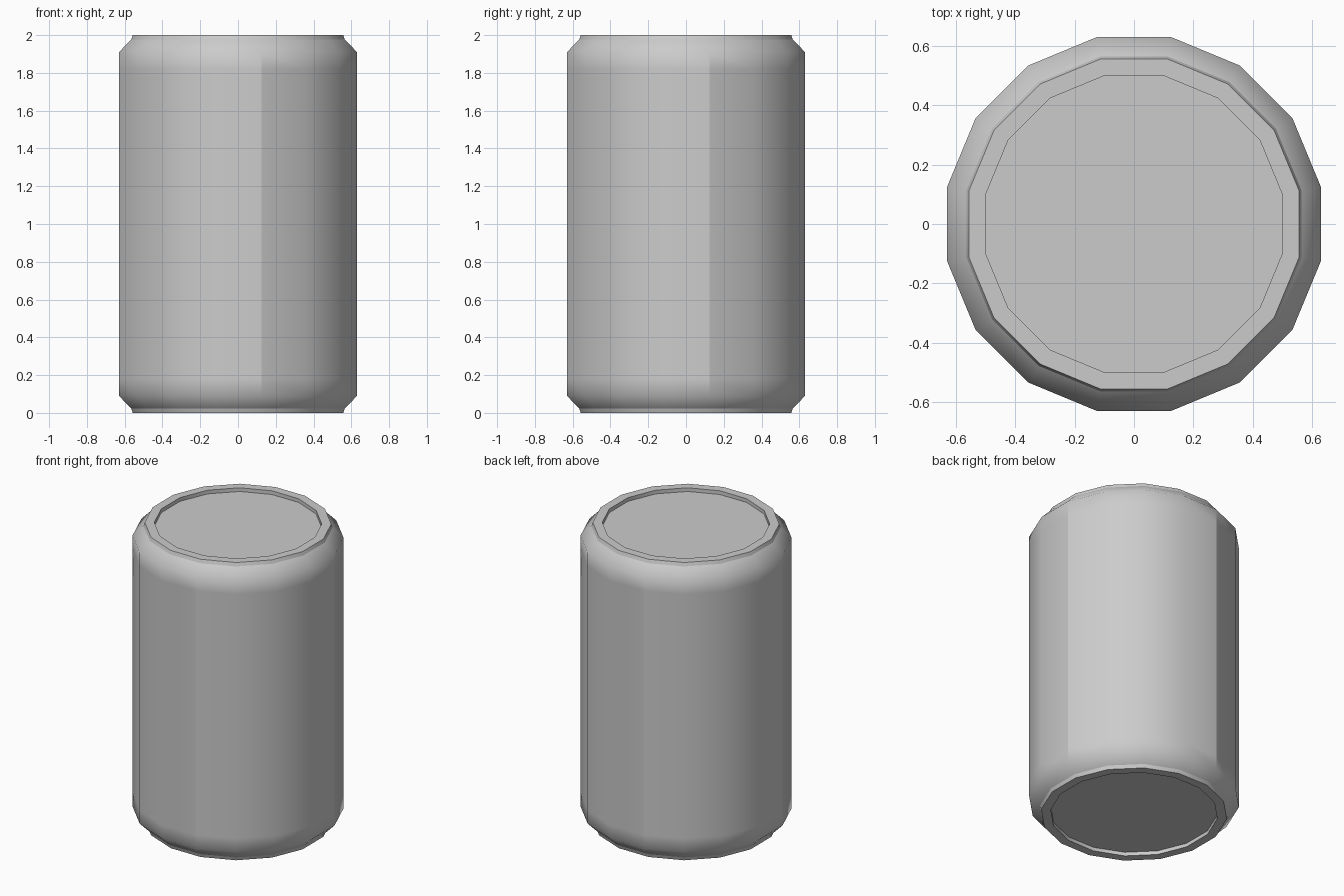
import bpy, bmesh, math

if "Cube" in bpy.data.objects:
    bpy.data.objects.remove(bpy.data.objects["Cube"], do_unlink=True)

SIDES = 16
STEP = 2 * math.pi / SIDES

grey = bpy.data.materials.new("can_grey")
grey.use_nodes = True
colour = (0.6, 0.6, 0.6, 1)
grey.diffuse_color = colour
grey.node_tree.nodes["Principled BSDF"].inputs["Base Color"].default_value = colour

# Upper half of the can outline: (distance to flat side, height), lid to wall
upper = [(0.5, 1.975), (0.5, 2.0), (0.557, 2.0), (0.565, 1.977), (0.63, 1.91), (0.63, 1.82)]
profile = upper + [(r, 2 - z) for r, z in reversed(upper)]
last = len(profile) - 1
hard_rings = {0, 1, 2, 3, last - 3, last - 2, last - 1, last}

bm = bmesh.new()
rings = []
for flat, z in profile:
    radius = flat / math.cos(STEP / 2)
    rings.append([bm.verts.new((radius * math.cos((i + 0.5) * STEP),
                                radius * math.sin((i + 0.5) * STEP), z))
                  for i in range(SIDES)])

# Recessed lid and base, then the walls between rings
bm.faces.new(rings[0])
bm.faces.new(list(reversed(rings[-1])))
for a, b in zip(rings, rings[1:]):
    for i in range(SIDES):
        j = (i + 1) % SIDES
        bm.faces.new((a[i], b[i], b[j], a[j]))
bmesh.ops.recalc_face_normals(bm, faces=bm.faces)
for f in bm.faces:
    f.smooth = True

# Hard rim edges, and four upright seams on the body
for k in hard_rings:
    for i in range(SIDES):
        bm.edges.get((rings[k][i], rings[k][(i + 1) % SIDES])).smooth = False
for k in range(4, last - 4):
    for i in range(0, SIDES, 4):
        bm.edges.get((rings[k][i], rings[k + 1][i])).smooth = False

mesh = bpy.data.meshes.new("can_body")
bm.to_mesh(mesh)
bm.free()
mesh.materials.append(grey)
can = bpy.data.objects.new("can_body", mesh)
bpy.context.collection.objects.link(can)
